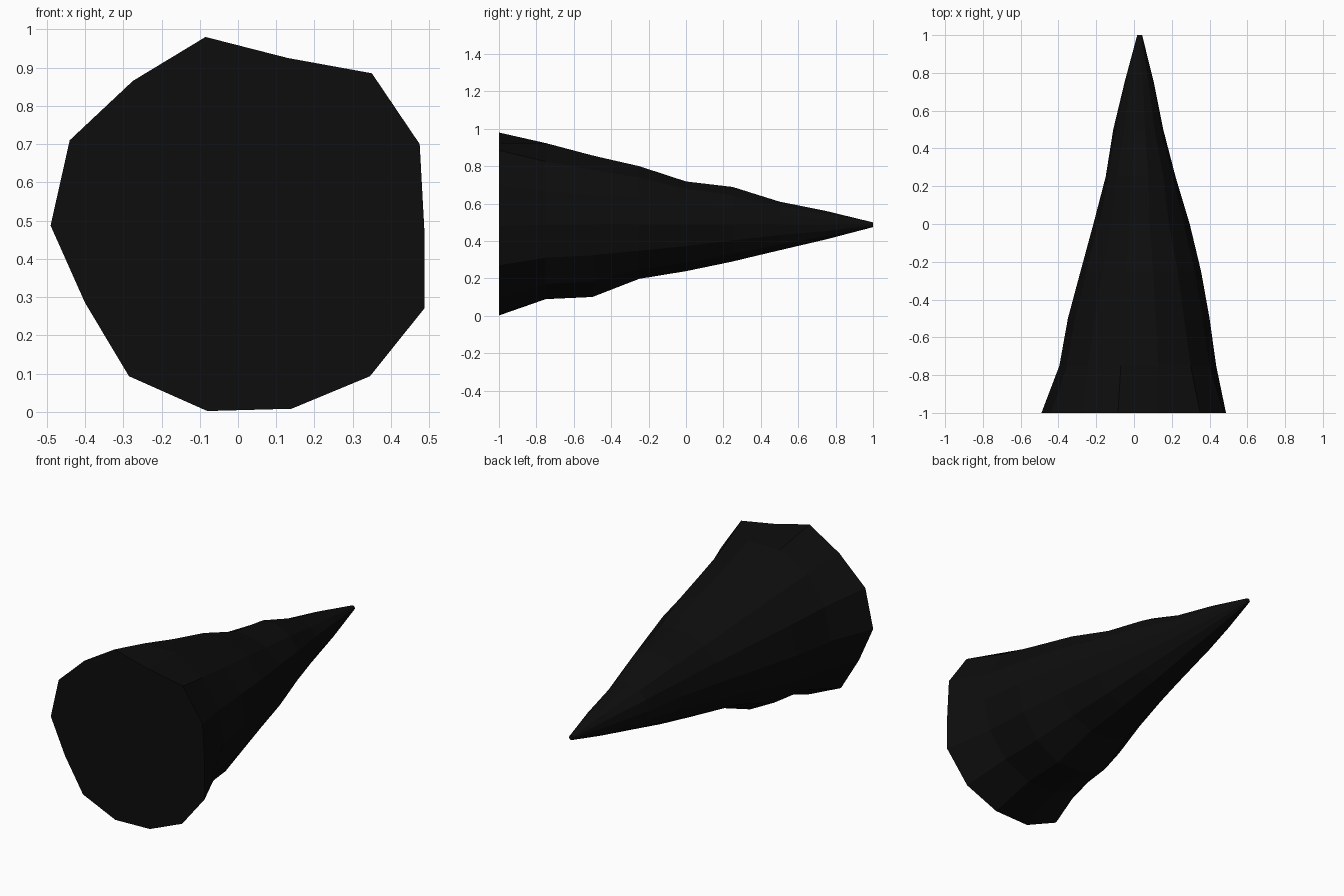
import bpy, bmesh
from math import sin, cos, tau

if "Cube" in bpy.data.objects:
    bpy.data.objects.remove(bpy.data.objects["Cube"])

CX, CZ = 0.03, 0.487   # spike axis
SIDES = 14

# irregular outline of the wide end (x, z), counter-clockwise from +x
base = [(0.487, 0.48), (0.475, 0.70), (0.35, 0.885), (0.13, 0.925), (-0.085, 0.98),
        (-0.275, 0.865), (-0.44, 0.71), (-0.49, 0.487), (-0.40, 0.285), (-0.285, 0.093),
        (-0.08, 0.002), (0.14, 0.008), (0.345, 0.093), (0.487, 0.27)]

# radius of rings 1..8 along the length, seen on each of the four flanks
right = [0.405, 0.37, 0.325, 0.265, 0.19, 0.125, 0.075, 0.013]
top = [0.449, 0.38, 0.321, 0.236, 0.208, 0.126, 0.075, 0.013]
left = [0.425, 0.38, 0.313, 0.245, 0.18, 0.14, 0.08, 0.013]
bottom = [0.407, 0.397, 0.295, 0.254, 0.202, 0.14, 0.08, 0.013]


def radius(ring, a):
    # blend the flank profiles around the axis
    c, s = cos(a), sin(a)
    horizontal = right if c > 0 else left
    vertical = top if s > 0 else bottom
    return horizontal[ring] * c * c + vertical[ring] * s * s


bm = bmesh.new()
rings = [[bm.verts.new((x, -1, z)) for x, z in base]]
for i in range(8):
    ring = []
    for k in range(SIDES):
        a = k * tau / SIDES
        r = radius(i, a)
        ring.append(bm.verts.new((CX + r * cos(a), -0.75 + 0.25 * i, CZ + r * sin(a))))
    rings.append(ring)

# faceted flanks, then flat caps on both ends
for lower, upper in zip(rings, rings[1:]):
    for k in range(SIDES):
        n = (k + 1) % SIDES
        bm.faces.new((lower[k], lower[n], upper[n], upper[k]))
bm.faces.new(rings[0])
bm.faces.new(rings[-1])
bmesh.ops.recalc_face_normals(bm, faces=bm.faces)

mesh = bpy.data.meshes.new("spike")
bm.to_mesh(mesh)
bm.free()
spike = bpy.data.objects.new("spike", mesh)
bpy.context.collection.objects.link(spike)

black = bpy.data.materials.new("black")
black.diffuse_color = (0.004, 0.004, 0.004, 1)
black.use_nodes = True
black.node_tree.nodes["Principled BSDF"].inputs["Base Color"].default_value = black.diffuse_color
mesh.materials.append(black)
